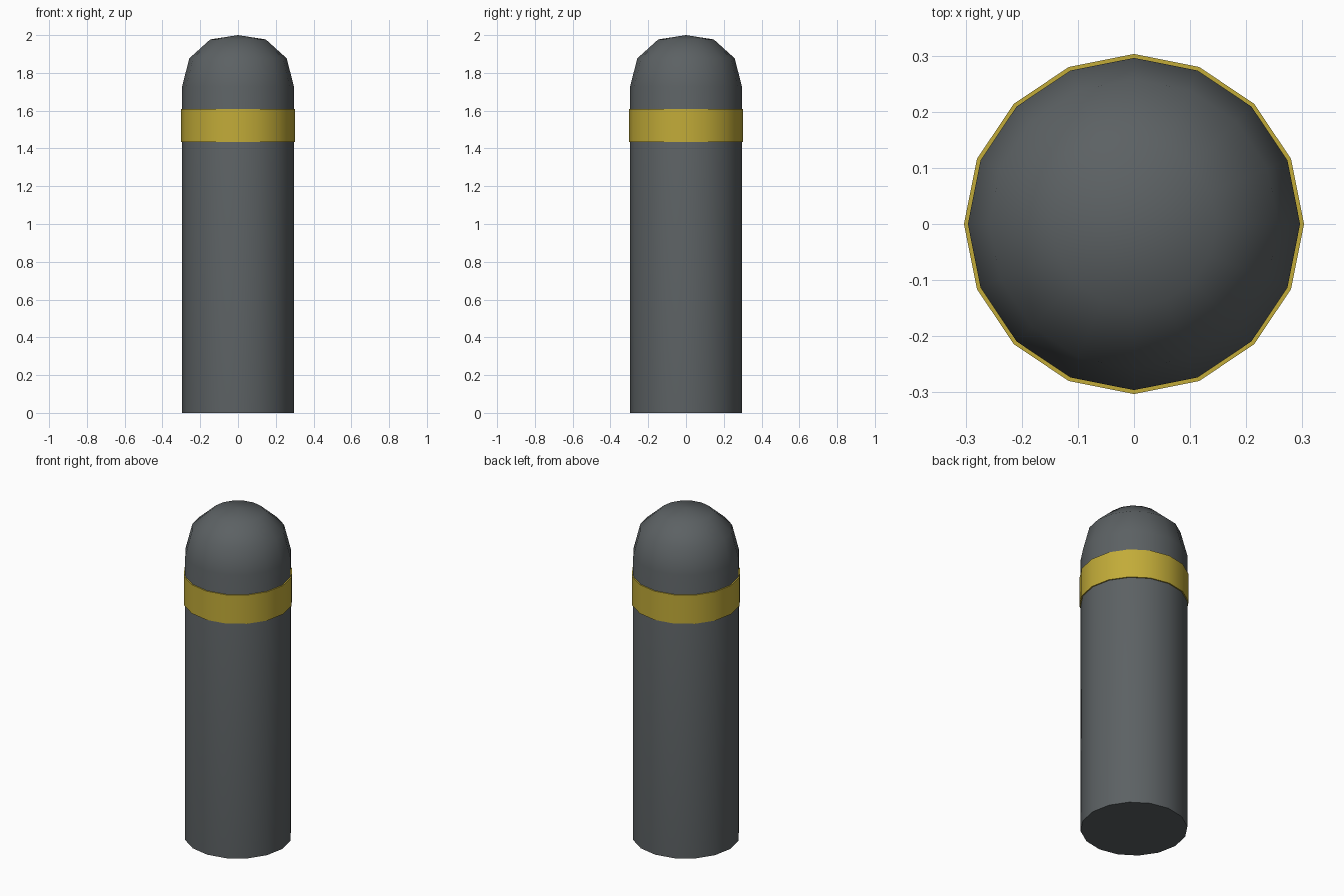
import bpy
import bmesh
import math

SIDES = 16

if "Cube" in bpy.data.objects:
    bpy.data.objects.remove(bpy.data.objects["Cube"], do_unlink=True)


def make_material(name, color):
    mat = bpy.data.materials.new(name)
    mat.use_nodes = True
    mat.diffuse_color = color
    bsdf = mat.node_tree.nodes["Principled BSDF"]
    bsdf.inputs["Base Color"].default_value = color
    bsdf.inputs["Roughness"].default_value = 0.6
    return mat


def lathe(name, profile, mat, closed=False):
    """Revolve an (r, z) profile around the z axis."""
    bm = bmesh.new()
    verts = [bm.verts.new((r, 0, z)) for r, z in profile]
    edges = [bm.edges.new(pair) for pair in zip(verts, verts[1:])]
    if closed:
        edges.append(bm.edges.new((verts[-1], verts[0])))
    bmesh.ops.spin(bm, geom=verts + edges, axis=(0, 0, 1), cent=(0, 0, 0),
                   angle=math.tau, steps=SIDES, use_duplicate=False)
    bmesh.ops.remove_doubles(bm, verts=bm.verts, dist=0.0005)
    bmesh.ops.recalc_face_normals(bm, faces=bm.faces)
    mesh = bpy.data.meshes.new(name)
    bm.to_mesh(mesh)
    bm.free()
    mesh.materials.append(mat)
    obj = bpy.data.objects.new(name, mesh)
    bpy.context.collection.objects.link(obj)
    bpy.ops.object.select_all(action="DESELECT")
    obj.select_set(True)
    bpy.context.view_layer.objects.active = obj
    bpy.ops.object.shade_smooth_by_angle(angle=math.radians(50))
    return obj


dark_metal = make_material("dark_metal", (0.107, 0.12, 0.126, 1))
yellow = make_material("yellow_paint", (0.54, 0.41, 0.04, 1))

# Post with a flat base and a faceted dome on top
lathe("post_body", [(0, 0), (0.296, 0), (0.296, 1.727), (0.258, 1.877),
                    (0.147, 1.977), (0, 2)], dark_metal)

# Thin band wrapped around the post below the dome
lathe("yellow_band", [(0.29, 1.433), (0.303, 1.433),
                      (0.303, 1.608), (0.29, 1.608)], yellow, closed=True)
